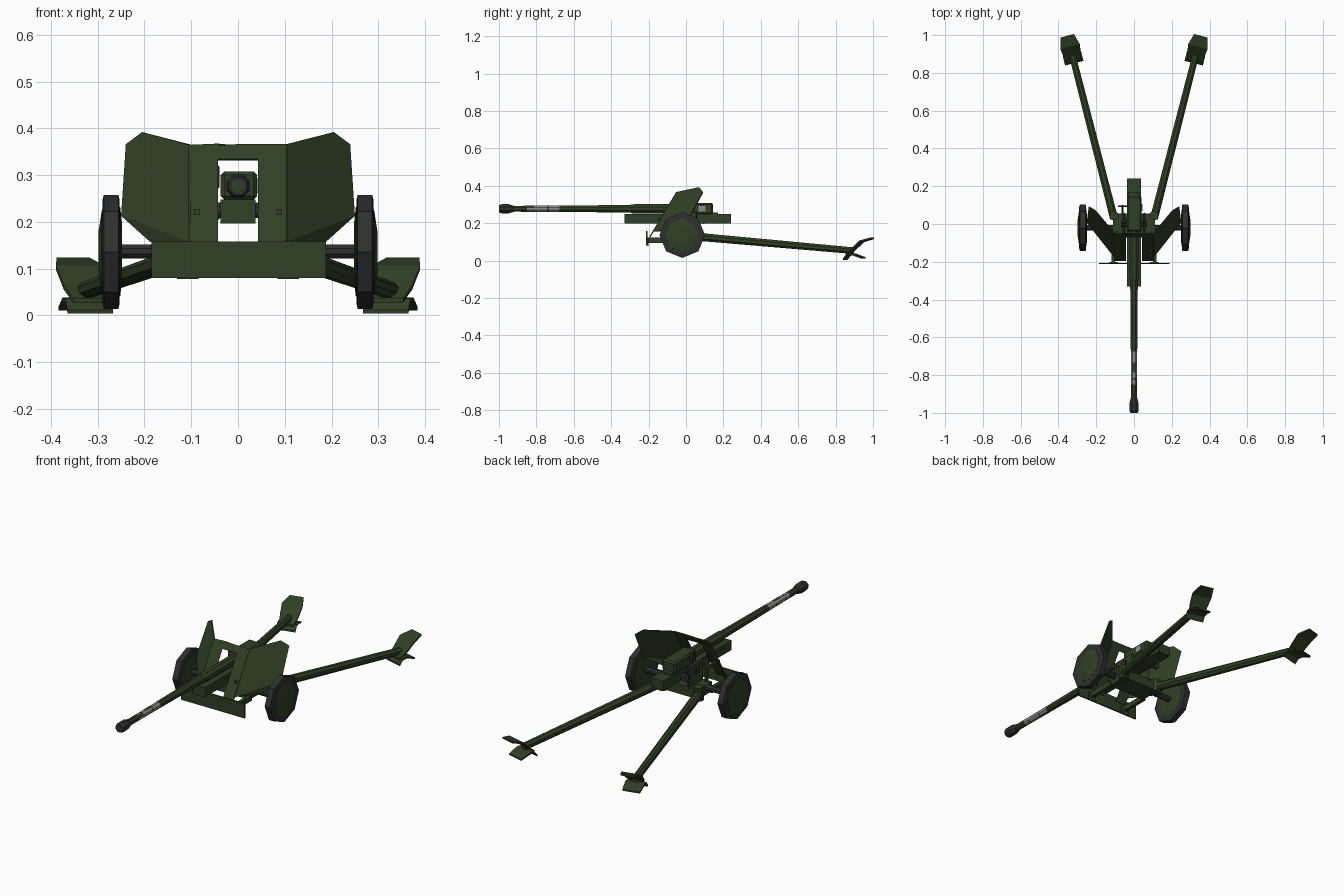
import bpy, bmesh, math
from mathutils import Vector, Matrix

if "Cube" in bpy.data.objects:
    bpy.data.objects.remove(bpy.data.objects["Cube"])


def mat(name, c):
    m = bpy.data.materials.new(name)
    m.diffuse_color = (*c, 1)
    m.use_nodes = True
    m.node_tree.nodes["Principled BSDF"].inputs["Base Color"].default_value = m.diffuse_color
    return m


GREEN = mat("dark_green", (0.030, 0.050, 0.019))
BLACK = mat("rubber_black", (0.028, 0.028, 0.030))
GREY = mat("worn_grey", (0.26, 0.27, 0.26))


def finish(name, bm, mats):
    bmesh.ops.recalc_face_normals(bm, faces=bm.faces)
    me = bpy.data.meshes.new(name)
    bm.to_mesh(me)
    bm.free()
    for m in mats:
        me.materials.append(m)
    ob = bpy.data.objects.new(name, me)
    bpy.context.collection.objects.link(ob)
    return ob


def box(name, lo, hi, m=GREEN, bevel=0):
    bm = bmesh.new()
    lo, hi = Vector(lo), Vector(hi)
    bmesh.ops.create_cube(bm, size=1, matrix=Matrix.Translation((lo + hi) / 2) @ Matrix.Diagonal((*(hi - lo), 1)))
    ob = finish(name, bm, [m])
    if bevel:
        b = ob.modifiers.new("bevel", "BEVEL")
        b.width, b.segments = bevel, 1
    return ob


def lathe(name, start, axis, profile, mats, n=8, turn=0.5, rule=None):
    """Revolve (distance, radius) pairs around an axis."""
    bm = bmesh.new()
    rot = Vector(axis).to_track_quat('Z', 'Y').to_matrix()
    rings = []
    for d, r in profile:
        rings.append([bm.verts.new(Vector(start) + rot @ Vector((
            r * math.cos(2 * math.pi * (i + turn) / n), r * math.sin(2 * math.pi * (i + turn) / n), d)))
            for i in range(n)])
    for k in range(len(rings) - 1):
        for i in range(n):
            j = (i + 1) % n
            f = bm.faces.new((rings[k][i], rings[k][j], rings[k + 1][j], rings[k + 1][i]))
            if rule:
                f.material_index = rule(k, i)
    bm.faces.new(rings[0])
    bm.faces.new(rings[-1])
    return finish(name, bm, mats)


# barrel with worn painted band near the muzzle
Z = 0.277
lathe("barrel", (0, -0.94, Z), (0, 1, 0),
      [(0, .017), (.09, .0175), (.118, .0175), (.126, .0175), (.155, .018), (.20, .018), (.207, .018), (.265, .0185),
       (.55, .021), (.64, .022), (.65, .026), (.81, .027), (.98, .027)],
      [GREEN, GREY], rule=lambda k, i: int(1 <= k <= 6 and not (k in (2, 5) and i % 3) and (k * 5 + i) % 7 != 0))
lathe("muzzle_brake", (0, -1, Z), (0, 1, 0),
      [(0, .021), (.015, .027), (.05, .027), (.075, .019), (.08, .019)], [BLACK])
lathe("bore", (0, -1.001, Z), (0, 1, 0), [(0, .014), (.004, .014)], [GREEN])

# breech and recoil cradle
box("breech", (-.037, -.04, .247), (.041, .145, .308), bevel=.008)
box("breech_side_plate", (.039, .068, .262), (.044, .105, .293), GREY)
box("recoil_cradle", (-.037, -.33, .197), (.037, .24, .248))
box("cradle_rear_cap", (-.03, .14, .244), (.03, .17, .258))


# shield: centre panel around a window, plus swept wings
def on_shield(x, z):
    return (x, -.05 + .6 * (z - .365) + 1.04 * max(0, abs(x) - .103), z)


bm = bmesh.new()
for s in (-1, 1):
    panels = [
        [(.043, .125), (.103, .125), (.103, .365), (.043, .365)],
        [(0, .333), (.043, .333), (.043, .365), (0, .365)],
        [(.103, .157), (.248, .212), (.238, .365), (.203, .391), (.103, .365)],
    ]
    for p in panels:
        bm.faces.new([bm.verts.new(on_shield(s * x, z)) for x, z in p])
    low = [on_shield(s * .103, .157), on_shield(s * .248, .212), (s * .185, -.065, .157)]
    bm.faces.new([bm.verts.new(v) for v in low])
bmesh.ops.remove_doubles(bm, verts=bm.verts, dist=.0005)
shield = finish("gun_shield", bm, [GREEN])
sol = shield.modifiers.new("thickness", "SOLIDIFY")
sol.thickness, sol.offset = .006, 0

# lower apron plate
box("lower_apron", (-.185, -.213, .08), (.188, -.206, .158))

# carriage body and axle
box("carriage_base", (-.11, -.06, .10), (.11, .055, .152))
lathe("axle", (-.26, -.02, .137), (1, 0, 0), [(0, .016), (.52, .016)], [BLACK])

# sight and elevation handwheel on the left side
box("sight_box", (-.062, .0, .27), (-.04, .03, .322), BLACK, .004)
lathe("handwheel_shaft", (-.06, .05, .22), (0, 1, 0), [(0, .006), (.05, .006)], [BLACK], 6)
lathe("handwheel", (-.06, .09, .22), (0, 1, 0), [(0, .026), (.008, .026)], [BLACK])


def spade(name, s, tip, direction):
    """Curved blade and flat foot, profiles extruded across the trail end."""
    side = Vector((direction.y, -direction.x, 0)).normalized()
    along = Vector((direction.x, direction.y, 0)).normalized()
    bm = bmesh.new()
    blade = [(-.035, .028, .036), (.0, .055, .047), (.045, .098, .053), (.105, .115, .036)]
    foot = [(-.045, .004, .05), (-.025, .028, .05), (.0, .030, .05), (.055, .010, .045)]
    for prof, t in ((blade, .009), (foot, .008)):
        rows = []
        for a, z, w in prof:
            rows.append([bm.verts.new(Vector((tip.x, tip.y, z + dz)) + along * a + side * w * e)
                         for e, dz in ((-1, 0), (1, 0), (1, t), (-1, t))])
        for r0, r1 in zip(rows, rows[1:]):
            for i in range(4):
                j = (i + 1) % 4
                bm.faces.new((r0[i], r0[j], r1[j], r1[i]))
        bm.faces.new(rows[0])
        bm.faces.new(rows[-1])
    # keep the foot on the ground
    for v in bm.verts:
        v.co.z = max(v.co.z, 0)
    return finish(name, bm, [GREEN])


for s, n in ((-1, "left"), (1, "right")):
    # wheel: octagonal tyre, dished disc
    c = (s * .253, -.02, .136)
    lathe(n + "_tyre", c, (s, 0, 0), [(0, .110), (.003, .122), (.034, .122), (.037, .110)], [BLACK], turn=0)
    lathe(n + "_wheel_disc", (s * .248, -.02, .136), (s, 0, 0),
          [(0, .06), (.004, .096), (.043, .090), (.050, .045)], [GREEN], turn=0)
    # trail leg and hinge
    a, b = Vector((s * .106, .03, .130)), Vector((s * .327, .895, .053))
    d = b - a
    lathe(n + "_trail", a, d, [(0, .023), (d.length, .019)], [GREEN])
    lathe(n + "_trail_hinge", (s * .106, .045, .095), (0, 0, 1), [(0, .026), (.07, .026)], [GREEN])
    spade(n + "_spade", s, b, d)
    # cradle cheek, trunnion, apron bracket
    box(n + "_cradle_cheek", (s * .048, -.06, .14), (s * .062, .06, .262), bevel=.006)
    lathe(n + "_trunnion", (s * .03, .0, .225), (s, 0, 0), [(0, .018), (.04, .018)], [BLACK])
    box(n + "_apron_bracket", (s * .085, -.207, .078), (s * .13, -.2, .12))
    box(n + "_apron_arm", (s * .10, -.207, .095), (s * .118, -.05, .122))
    # strut between base and shield
    box(n + "_shield_strut", (s * .082, -.15, .215), (s * .094, -.04, .228))
    box(n + "_strut_post", (s * .082, -.055, .15), (s * .094, -.04, .228))
